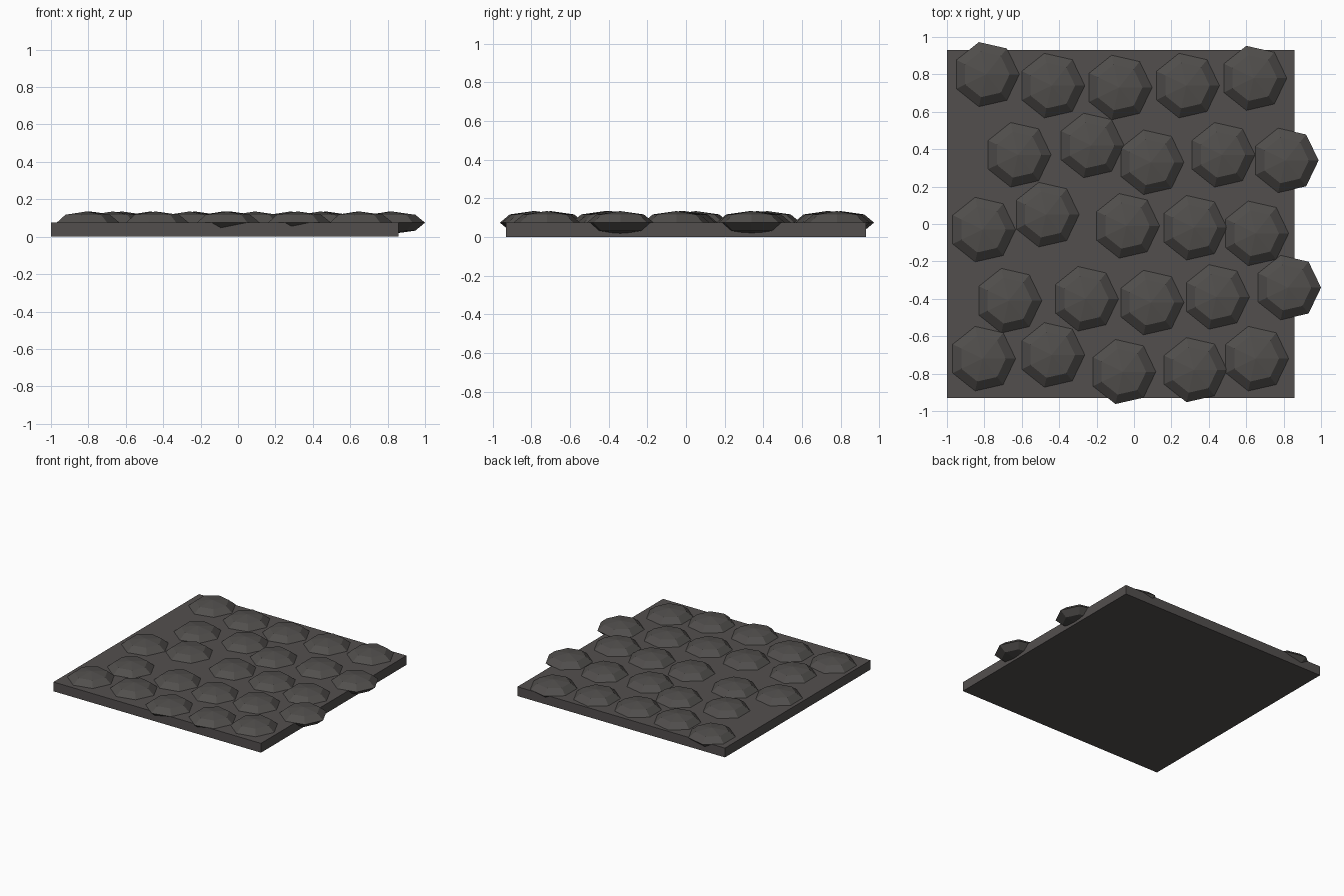
import bpy
import bmesh
from math import cos, sin, pi
from mathutils import Matrix, Vector

cube = bpy.data.objects.get("Cube")
if cube:
    bpy.data.objects.remove(cube, do_unlink=True)

SLAB_TOP = 0.075
STONE_RADIUS = 0.177
STONE_HALF_HEIGHT = 0.06
SIDES = 7

# Stone centres, row by row from back to front
ROWS = [
    [(-0.79, 0.80), (-0.44, 0.74), (-0.08, 0.73), (0.28, 0.74), (0.64, 0.78)],
    [(-0.62, 0.37), (-0.23, 0.42), (0.09, 0.33), (0.47, 0.37), (0.81, 0.34)],
    [(-0.81, -0.03), (-0.47, 0.05), (-0.04, -0.01), (0.32, -0.02), (0.65, -0.05)],
    [(-0.67, -0.41), (-0.26, -0.4), (0.09, -0.42), (0.44, -0.39), (0.823, -0.34)],
    [(-0.81, -0.72), (-0.44, -0.7), (-0.06, -0.79), (0.32, -0.78), (0.65, -0.72)],
]


def make_material(name, colour):
    material = bpy.data.materials.new(name)
    material.use_nodes = True
    rgba = (*colour, 1)
    material.diffuse_color = rgba
    material.node_tree.nodes["Principled BSDF"].inputs["Base Color"].default_value = rgba
    return material


def add_object(name, mesh, location):
    obj = bpy.data.objects.new(name, mesh)
    obj.location = location
    bpy.context.collection.objects.link(obj)
    return obj


def finish_mesh(name, bm, material):
    bmesh.ops.recalc_face_normals(bm, faces=bm.faces)
    mesh = bpy.data.meshes.new(name)
    bm.to_mesh(mesh)
    bm.free()
    mesh.materials.append(material)
    return mesh


def slab_mesh(size, material):
    bm = bmesh.new()
    bmesh.ops.create_cube(bm, size=1, matrix=Matrix.Diagonal(Vector((*size, 1))))
    return finish_mesh("slab", bm, material)


def stone_mesh(material):
    """Squashed low-poly ball with a ring above, at and below its waist."""
    bm = bmesh.new()
    rings = []
    for latitude in (-pi / 4, 0, pi / 4):
        radius = STONE_RADIUS * cos(latitude)
        height = STONE_HALF_HEIGHT * sin(latitude)
        angles = [2 * pi * i / SIDES for i in range(SIDES)]
        rings.append([bm.verts.new((radius * cos(a), radius * sin(a), height)) for a in angles])
    bottom = bm.verts.new((0, 0, -STONE_HALF_HEIGHT))
    top = bm.verts.new((0, 0, STONE_HALF_HEIGHT))
    for i in range(SIDES):
        j = (i + 1) % SIDES
        for low, high in zip(rings, rings[1:]):
            bm.faces.new((low[i], low[j], high[j], high[i]))
        bm.faces.new((rings[0][j], rings[0][i], bottom))
        bm.faces.new((rings[-1][i], rings[-1][j], top))
    return finish_mesh("cobblestone", bm, material)


slab_grey = make_material("warm dark grey", (0.086, 0.078, 0.076))
stone_grey = make_material("dark stone grey", (0.082, 0.077, 0.073))

# Paving slab
add_object("paving_slab", slab_mesh((1.857, 1.86, SLAB_TOP), slab_grey),
           (-0.0715, 0, SLAB_TOP / 2))

# Cobblestones half sunk into the slab
shared_stone = stone_mesh(stone_grey)
for r, row in enumerate(ROWS, start=1):
    for c, (x, y) in enumerate(row, start=1):
        add_object(f"cobblestone_row_{r}_stone_{c}", shared_stone, (x, y, SLAB_TOP))
